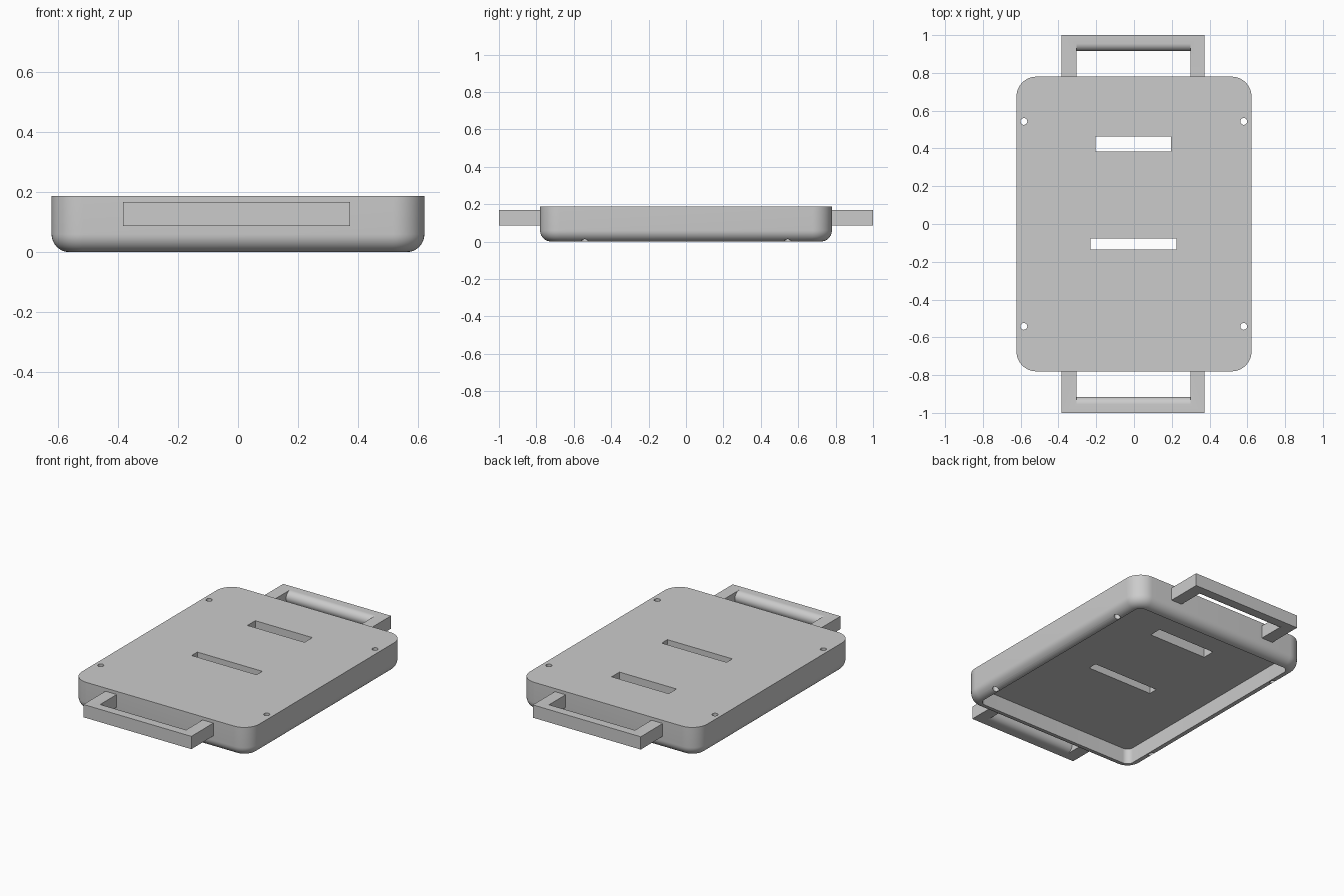
import bpy, bmesh
from math import sin, cos, pi

cube = bpy.data.objects.get("Cube")
if cube:
    bpy.data.objects.remove(cube)

grey = bpy.data.materials.new("light grey")
grey.use_nodes = True
colour = (0.6, 0.6, 0.6, 1)
grey.diffuse_color = colour
grey.node_tree.nodes["Principled BSDF"].inputs["Base Color"].default_value = colour


def loft(name, rings):
    """Closed solid through a list of equal-length point rings."""
    bm = bmesh.new()
    loops = [[bm.verts.new(p) for p in ring] for ring in rings]
    n = len(loops[0])
    for a, b in zip(loops, loops[1:]):
        for i in range(n):
            j = (i + 1) % n
            bm.faces.new((a[i], a[j], b[j], b[i]))
    bm.faces.new(loops[0])
    bm.faces.new(loops[-1])
    bmesh.ops.recalc_face_normals(bm, faces=bm.faces)
    mesh = bpy.data.meshes.new(name)
    bm.to_mesh(mesh)
    bm.free()
    mesh.materials.append(grey)
    obj = bpy.data.objects.new(name, mesh)
    bpy.context.collection.objects.link(obj)
    return obj


def box(name, x0, x1, y0, y1, z0, z1):
    return loft(name, [[(x0, y0, z), (x1, y0, z), (x1, y1, z), (x0, y1, z)]
                       for z in (z0, z1)])


def cut(obj, cutters):
    bpy.ops.object.select_all(action="DESELECT")
    bpy.context.view_layer.objects.active = obj
    obj.select_set(True)
    for c in cutters:
        mod = obj.modifiers.new("cut", "BOOLEAN")
        mod.operation, mod.solver, mod.object = "DIFFERENCE", "EXACT", c
        bpy.ops.object.modifier_apply(modifier=mod.name)
        bpy.data.objects.remove(c)
    bpy.ops.object.shade_smooth_by_angle(angle=pi / 6)


def rounded_outline(hx, hy, r, inset, z, steps=12):
    """Rounded rectangle shrunk evenly by inset."""
    pts = []
    for q, (sx, sy) in enumerate([(1, 1), (-1, 1), (-1, -1), (1, -1)]):
        for i in range(steps + 1):
            a = (q + i / steps) * pi / 2
            pts.append((sx * (hx - r) + (r - inset) * cos(a),
                        sy * (hy - r) + (r - inset) * sin(a), z))
    return pts


# Body: rounded slab with a filleted lower edge
HX, HY, TOP, CORNER, FILLET = 0.622, 0.78, 0.188, 0.105, 0.06
rings = []
for i in range(11):
    a = i / 10 * pi / 2
    rings.append(rounded_outline(HX, HY, CORNER, FILLET * (1 - sin(a)),
                                 FILLET * (1 - cos(a))))
rings.append(rounded_outline(HX, HY, CORNER, 0, TOP))
body = loft("body", rings)

# Hollow underside, two slots and four bolt holes in the rim
WALL, CEILING = 0.064, 0.097
cutters = [loft("underside_recess", [rounded_outline(HX, HY, CORNER, WALL, z)
                                     for z in (-0.1, CEILING)]),
           box("back_slot", -0.203, 0.197, 0.385, 0.463, -0.1, 0.3),
           box("front_slot", -0.231, 0.224, -0.134, -0.077, -0.1, 0.3)]
for x in (-0.583, 0.581):
    for y in (-0.542, 0.543):
        cutters.append(loft("bolt_hole", [
            [(x + 0.018 * cos(k * pi / 12), y + 0.018 * sin(k * pi / 12), z)
             for k in range(24)] for z in (-0.1, 0.3)]))
cut(body, cutters)

# Handles: blocks with a window that leaves a half-round inner grip
LOW, HIGH, GRIP = 0.087, 0.168, 0.915
R = (HIGH - LOW) / 2
for name, s in (("front_handle", -1), ("back_handle", 1)):
    handle = box(name, -0.383, 0.373, s * 0.765, s * 1.0, LOW, HIGH)
    profile = [(0.7, 0.3), (0.7, 0), (GRIP + R, 0)]
    for i in range(21):
        a = i / 20 * pi
        profile.append((GRIP + R * (1 - sin(a)), LOW + R * (1 - cos(a))))
    profile.append((GRIP + R, 0.3))
    window = loft("window", [[(x, s * y, z) for y, z in profile]
                             for x in (-0.304, 0.298)])
    cut(handle, [window])
